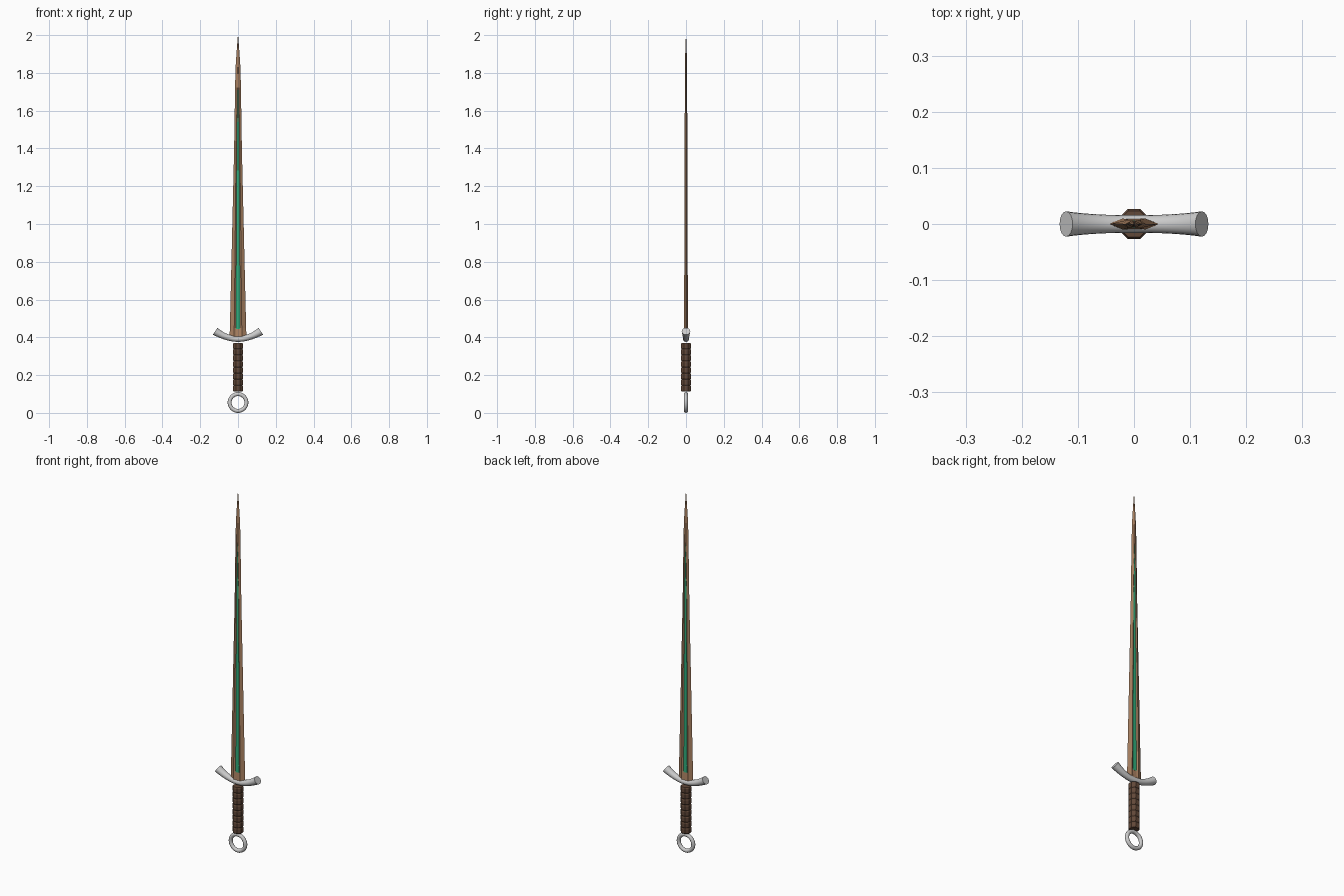
import bpy, bmesh, math
from mathutils import Vector

if "Cube" in bpy.data.objects:
    bpy.data.objects.remove(bpy.data.objects["Cube"])


def material(name, color):
    m = bpy.data.materials.new(name)
    m.diffuse_color = (*color, 1)
    m.use_nodes = True
    m.node_tree.nodes["Principled BSDF"].inputs["Base Color"].default_value = m.diffuse_color
    return m


bronze = material("bronze", (0.40, 0.22, 0.12))
green = material("green", (0.03, 0.42, 0.20))
leather = material("leather", (0.12, 0.065, 0.04))


def loft(name, rings, mat=None, smooth=None):
    """Skin a list of equal-sized point rings and cap both ends."""
    bm = bmesh.new()
    loops = [[bm.verts.new(p) for p in ring] for ring in rings]
    n = len(loops[0])
    for a, b in zip(loops, loops[1:]):
        for i in range(n):
            j = (i + 1) % n
            bm.faces.new((a[i], a[j], b[j], b[i]))
    bm.faces.new(loops[0])
    bm.faces.new(loops[-1])
    bmesh.ops.recalc_face_normals(bm, faces=bm.faces)
    me = bpy.data.meshes.new(name)
    bm.to_mesh(me)
    bm.free()
    ob = bpy.data.objects.new(name, me)
    bpy.context.collection.objects.link(ob)
    if mat:
        me.materials.append(mat)
    if smooth:
        bpy.ops.object.select_all(action='DESELECT')
        ob.select_set(True)
        bpy.context.view_layer.objects.active = ob
        bpy.ops.object.shade_smooth_by_angle(angle=math.radians(smooth))
    return ob


def mirrored_section(quarter, z):
    """Full closed section from points running edge -> centre in +x, -y."""
    front = quarter + [(-x, y) for x, y in reversed(quarter)]
    back = [(x, -y) for x, y in reversed(front[1:-1])]
    return [(x, y, z) for x, y in front + back]


# Blade: tapered section with a groove down each face
# (z, half width, ridge x, ridge y, floor x, floor y)
stations = [
    (0.39, 0.045, 0.020, 0.010, 0.011, 0.010),
    (0.45, 0.043, 0.020, 0.010, 0.011, 0.0045),
    (1.40, 0.0205, 0.010, 0.0075, 0.006, 0.0035),
    (1.72, 0.0155, 0.004, 0.006, 0.002, 0.0055),
    (1.83, 0.013, 0.003, 0.0055, 0.001, 0.0055),
    (1.93, 0.006, 0.0015, 0.0035, 0.0006, 0.0035),
    (2.00, 0.0006, 0.0003, 0.0004, 0.0001, 0.0004),
]
loft("blade", [mirrored_section([(w, 0), (rx, -ry), (fx, -fy)], z)
               for z, w, rx, ry, fx, fy in stations], bronze)

# Green inlay lying on both groove floors
inlay = [(0.445, 0.011, 0.0052), (1.40, 0.006, 0.0042), (1.71, 0.0015, 0.0061)]
loft("blade_inlay", [[(x, -y, z), (-x, -y, z), (-x, y, z), (x, y, z)]
                     for z, x, y in inlay], green)

# Crossguard: round bar swept on an upward bow, flaring at the tips
rings = []
for k in range(25):
    t = k / 12 - 1
    centre = Vector((0.121 * t, 0, 0.391 + 0.041 * abs(t) ** 1.9))
    slope = 0.041 * 1.9 * abs(t) ** 0.9 * math.copysign(1, t) / 0.121
    normal = Vector((-slope, 0, 1)).normalized()
    r = 0.015 + 0.0065 * abs(t) ** 2.5
    rings.append([centre + normal * r * math.cos(a) + Vector((0, r * 1.05 * math.sin(a), 0))
                  for a in (math.tau * i / 16 for i in range(16))])
loft("crossguard", rings, smooth=40)

# Grip: octagonal, with shallow wrap ridges
rings = []
wraps, z0, z1 = 8, 0.113, 0.37
step = (z1 - z0) / wraps
for k in range(wraps):
    for f, r in ((0.0, 0.0255), (0.2, 0.029), (0.8, 0.029)):
        rings.append((z0 + step * (k + f), r))
rings.append((z1, 0.0255))
loft("grip", [[(r * math.cos(a), r * math.sin(a), z)
               for a in (math.tau * (i + 0.5) / 8 for i in range(8))]
              for z, r in rings], leather)

# Ring pommel
bpy.ops.mesh.primitive_torus_add(major_radius=0.0445, minor_radius=0.0105,
                                 major_segments=32, minor_segments=12,
                                 location=(0, 0, 0.055),
                                 rotation=(math.pi / 2, 0, 0))
bpy.context.object.name = "ring_pommel"
bpy.ops.object.shade_smooth_by_angle(angle=math.radians(40))
